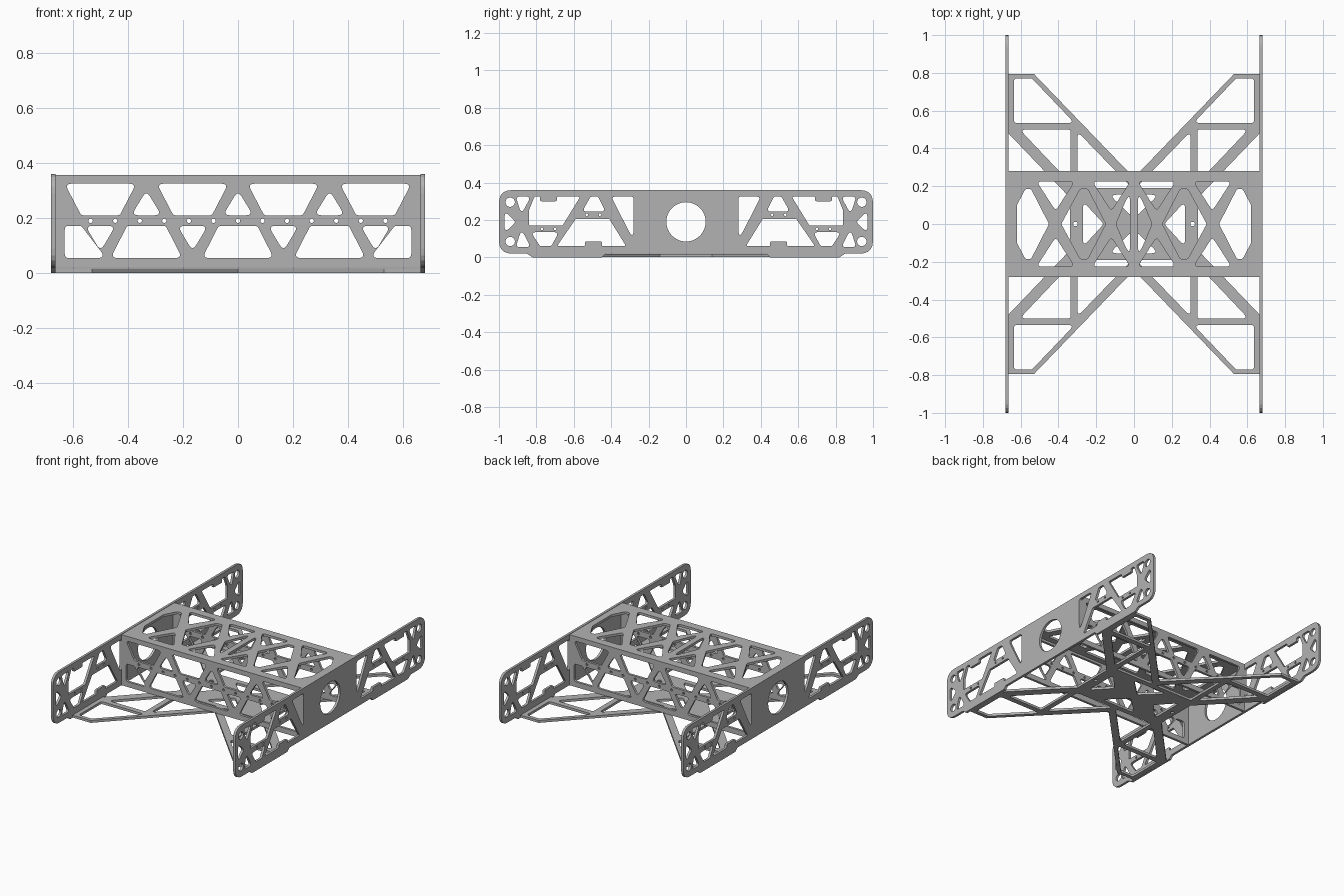
import bpy, bmesh, math
from mathutils import Matrix, Vector

cube = bpy.data.objects.get("Cube")
if cube:
    bpy.data.objects.remove(cube, do_unlink=True)

grey = bpy.data.materials.new("satin_grey")
grey.use_nodes = True
colour = (0.45, 0.45, 0.45, 1)
grey.diffuse_color = colour
grey.node_tree.nodes["Principled BSDF"].inputs["Base Color"].default_value = colour

T = 0.016  # sheet thickness


def rounded(points, r):
    """Round every corner of a polygon."""
    out = []
    for i, p in enumerate(points):
        p = Vector(p)
        a = Vector(points[i - 1]) - p
        b = Vector(points[(i + 1) % len(points)]) - p
        half = a.angle(b) / 2
        d = min(r / math.tan(half), 0.45 * a.length, 0.45 * b.length)
        a, b = p + a.normalized() * d, p + b.normalized() * d
        for k in range(6):
            t = k / 5
            out.append(a * (1 - t) ** 2 + p * 2 * t * (1 - t) + b * t * t)
    return out


def circle(u, v, r, n=24):
    return [Vector((u + r * math.cos(math.tau * k / n),
                    v + r * math.sin(math.tau * k / n))) for k in range(n)]


def flip(loops, su, sv, mid=0):
    return [[Vector((su * p[0], mid + sv * (p[1] - mid))) for p in l] for l in loops]


def both(loops):
    return loops + flip(loops, -1, 1)


def four(loops):
    return both(loops + flip(loops, 1, -1))


def plate(name, loops, u_axis, v_axis, centre):
    """Extrude an outline with holes into a sheet."""
    cu = bpy.data.curves.new(name + "_profile", 'CURVE')
    cu.dimensions = '2D'
    cu.fill_mode = 'BOTH'
    cu.extrude = T / 2
    for loop in loops:
        s = cu.splines.new('POLY')
        s.points.add(len(loop) - 1)
        for q, p in zip(s.points, loop):
            q.co = (p[0], p[1], 0, 1)
        s.use_cyclic_u = True
    tmp = bpy.data.objects.new(name + "_profile", cu)
    mesh = bpy.data.meshes.new_from_object(tmp)
    bpy.data.objects.remove(tmp)
    u, v = Vector(u_axis), Vector(v_axis)
    m = Matrix((u, v, u.cross(v))).transposed().to_4x4()
    mesh.transform(Matrix.Translation(centre) @ m)
    bm = bmesh.new()
    bm.from_mesh(mesh)
    bmesh.ops.remove_doubles(bm, verts=bm.verts, dist=0.0002)
    bmesh.ops.recalc_face_normals(bm, faces=bm.faces)
    bm.to_mesh(mesh)
    bm.free()
    mesh.name = name
    mesh.materials.clear()
    mesh.materials.append(grey)
    for f in mesh.polygons:
        f.use_smooth = False
        f.material_index = 0
    ob = bpy.data.objects.new(name, mesh)
    bpy.context.collection.objects.link(ob)


def holes(polys, r=0.015):
    return [rounded(p, r) for p in polys]


# Side plates: profile in y, z
body = rounded([(-1, 0.36), (-1, 0.02), (1, 0.02), (1, 0.36)], 0.07)
tabs = [(-0.85, 0.02), (-0.82, 0), (-0.45, 0), (-0.43, 0.02)]
cut = [i for i, p in enumerate(body) if p.y < 0.021 and p.x < 0][-1] + 1
feet = [Vector(p) for p in tabs] + [Vector((-p[0], p[1])) for p in reversed(tabs)]
side = [body[:cut] + feet + body[cut:], circle(0, 0.19, 0.105, 48)]
side += both(holes([
    [(-0.40, 0.325), (-0.28, 0.325), (-0.28, 0.09)],
    [(-0.555, 0.245), (-0.43, 0.245), (-0.47, 0.325), (-0.51, 0.325)],
    [(-0.83, 0.135), (-0.68, 0.135), (-0.72, 0.06), (-0.78, 0.06)],
    [(-0.97, 0.25), (-0.97, 0.13), (-0.91, 0.19)],
    [(-0.91, 0.325), (-0.83, 0.325), (-0.88, 0.23)],
    [(-0.91, 0.055), (-0.83, 0.055), (-0.88, 0.15)]]))
side += both(holes([
    [(-0.69, 0.06), (-0.54, 0.06), (-0.54, 0.085), (-0.45, 0.085), (-0.45, 0.06),
     (-0.32, 0.06), (-0.41, 0.205), (-0.59, 0.205)],
    [(-0.81, 0.325), (-0.78, 0.325), (-0.78, 0.30), (-0.69, 0.30), (-0.69, 0.325),
     (-0.565, 0.325), (-0.66, 0.17), (-0.84, 0.17), (-0.84, 0.25)]], 0.008))
side += both([circle(-0.94, z, 0.025) for z in (0.085, 0.295)])
side += both([circle(y, z, 0.007, 10) for y, z in
              ((-0.53, 0.228), (-0.46, 0.228), (-0.77, 0.152), (-0.70, 0.152))])
for name, x in (("left_side_plate", 0.672), ("right_side_plate", -0.672)):
    plate(name, side, (0, 1, 0), (0, 0, 1), (x, 0, 0))

# Front and back plates: profile in x, z
wall = [[(-0.665, 0.02), (0.665, 0.02), (0.665, 0.345), (-0.665, 0.345)]]
for c in (-0.5, -0.165):
    wall += both(holes([[(c - 0.13, 0.325), (c + 0.13, 0.325),
                         (c + 0.07, 0.21), (c - 0.07, 0.21)],
                        [(c - 0.055, 0.172), (c + 0.055, 0.172), (c, 0.08)]]))
for c in (-0.333, 0, 0.333):
    wall += holes([[(c - 0.13, 0.055), (c + 0.13, 0.055), (c + 0.07, 0.172), (c - 0.07, 0.172)],
                   [(c - 0.055, 0.21), (c + 0.055, 0.21), (c, 0.30)]])
wall += both(holes([[(-0.63, 0.172), (-0.57, 0.172), (-0.48, 0.055), (-0.63, 0.055)]]))
wall += [circle(k * 0.0893, 0.19, 0.008, 10) for k in range(-6, 7)]
for name, y in (("front_plate", -0.272), ("back_plate", 0.272)):
    plate(name, wall, (1, 0, 0), (0, 0, 1), (0, y, 0))

# Top plate: profile in x, y
top = [[(-0.672, -0.28), (0.672, -0.28), (0.672, 0.28), (-0.672, 0.28)]]
top += four(holes([[(c - 0.1, 0.225), (c + 0.1, 0.225), (c, 0.07)] for c in (-0.415, -0.12)]))
top += both(holes([
    [(-0.62, 0.1), (-0.575, 0.185), (-0.545, 0.185), (-0.45, 0),
     (-0.545, -0.185), (-0.575, -0.185), (-0.62, -0.1)],
    [(-0.385, 0), (-0.285, 0.185), (-0.245, 0.185),
     (-0.15, 0), (-0.245, -0.185), (-0.285, -0.185)],
    [(-0.02, 0.18), (-0.02, -0.18), (-0.095, 0)]]))
plate("top_plate", top, (1, 0, 0), (0, 1, 0), (0, 0, 0.349))

# Bottom cross brace: profile in x, y
corner = [(0.34, 0.14), (0.665, 0.48), (0.665, 0.795), (0.53, 0.795), (0, 0.245)]
upper = corner + [(-x, y) for x, y in reversed(corner[:-1])]
brace = [upper + [(-x, -y) for x, y in corner] + [(x, -y) for x, y in reversed(corner[:-1])]]
brace += four(holes([
    [(0.635, 0.77), (0.54, 0.77), (0.315, 0.535), (0.635, 0.535)],
    [(0.605, 0.50), (0.335, 0.50), (0.335, 0.215)],
    [(0.30, 0.49), (0.30, 0.19), (0.01, 0.19)]]))
brace += both(holes([[(0.27, 0.12), (0.27, -0.12), (0.16, 0)]]))
brace += holes([[(-0.13, s * 0.155), (0.13, s * 0.155), (0, s * 0.03)] for s in (1, -1)])
brace += both([circle(0.31, 0, 0.012, 16)])
plate("bottom_cross_brace", brace, (1, 0, 0), (0, 1, 0), (0, 0, 0.009))
